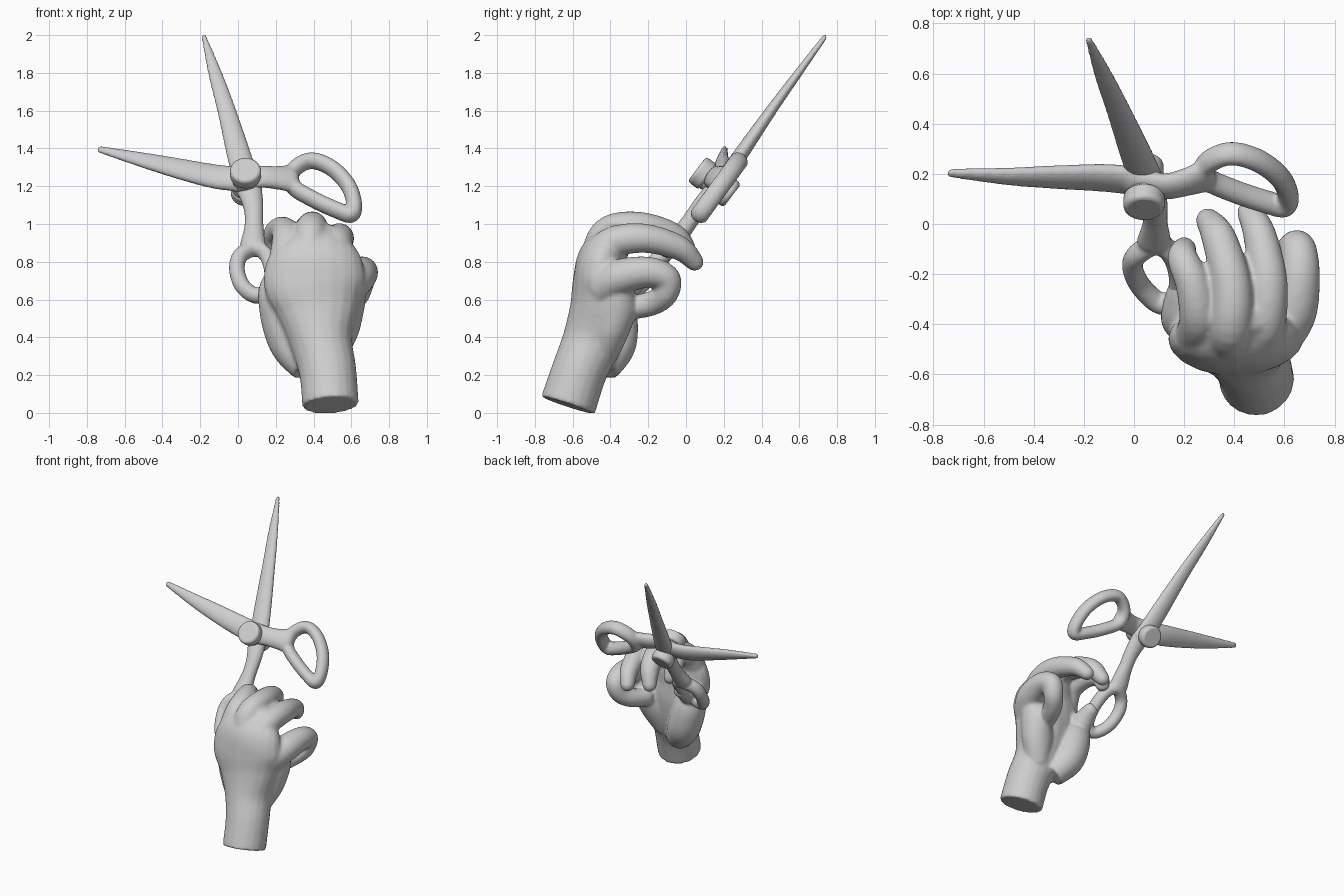
import bpy, bmesh, math
from mathutils import Vector

if "Cube" in bpy.data.objects:
    bpy.data.objects.remove(bpy.data.objects["Cube"])

GREY = (0.62, 0.62, 0.62, 1)
clay = bpy.data.materials.new("clay_grey")
clay.use_nodes = True
clay.diffuse_color = GREY
clay.node_tree.nodes["Principled BSDF"].inputs["Base Color"].default_value = GREY

SIDES, STEPS = 20, 6
BLADE_NORMAL = Vector((0, -0.8, 0.6))
SIDEWAYS = Vector((1, 0, 0))
PALM_NORMAL = Vector((0, -1, 0.3))


def spline(points, closed):
    """Catmull-Rom through rows of x, y, z, width radius, thickness radius."""
    n = len(points)
    get = lambda i: points[i % n] if closed else points[max(0, min(n - 1, i))]
    rows = []
    for i in range(n if closed else n - 1):
        for s in range(STEPS):
            t = s / STEPS
            rows.append([0.5 * (2 * b + (c - a) * t + (2 * a - 5 * b + 4 * c - d) * t * t
                                + (3 * b - a - 3 * c + d) * t ** 3)
                         for a, b, c, d in zip(get(i - 1), get(i), get(i + 1), get(i + 2))])
    if not closed:
        rows.append(list(points[-1]))
    return rows


def tube(bm, points, normal, closed=False):
    """Sweep an ellipse along the points, with a rounded far end."""
    rows = spline(points, closed)
    n = len(rows)
    pos = [Vector(r[:3]) for r in rows]
    sections = []
    for i, r in enumerate(rows):
        if closed:
            tangent = pos[(i + 1) % n] - pos[i - 1]
        else:
            tangent = pos[min(i + 1, n - 1)] - pos[max(i - 1, 0)]
        tangent.normalize()
        sections.append((pos[i], tangent, r[3], r[4]))
    if not closed:
        p, t, ru, rv = sections[-1]
        for angle in (30, 60, 80):
            a = math.radians(angle)
            sections.append((p + t * min(ru, rv) * math.sin(a), t, ru * math.cos(a), rv * math.cos(a)))
    rings = []
    for p, t, ru, rv in sections:
        u = t.cross(normal).normalized()
        v = u.cross(t).normalized()
        rings.append([bm.verts.new(p + u * ru * math.cos(k * math.tau / SIDES)
                                   + v * rv * math.sin(k * math.tau / SIDES)) for k in range(SIDES)])
    for i in range(len(rings) if closed else len(rings) - 1):
        a, b = rings[i], rings[(i + 1) % len(rings)]
        for k in range(SIDES):
            j = (k + 1) % SIDES
            bm.faces.new((a[k], a[j], b[j], b[k]))
    if not closed:
        bm.faces.new(rings[0][::-1])
        bm.faces.new(rings[-1])


def finish(name, bm, voxel, smooth):
    """Fuse overlapping sweeps into one soft surface."""
    bmesh.ops.recalc_face_normals(bm, faces=bm.faces)
    mesh = bpy.data.meshes.new(name)
    bm.to_mesh(mesh)
    bm.free()
    mesh.materials.append(clay)
    obj = bpy.data.objects.new(name, mesh)
    bpy.context.collection.objects.link(obj)
    remesh = obj.modifiers.new("fuse", 'REMESH')
    remesh.mode = 'VOXEL'
    remesh.voxel_size = voxel
    remesh.use_smooth_shade = True
    soften = obj.modifiers.new("soften", 'SMOOTH')
    soften.factor = 0.5
    soften.iterations = smooth
    return obj


# Upright lever: blade, stem and lower finger loop
bm = bmesh.new()
tube(bm, [(.06, .15, 1.17, .07, .042), (.012, .27, 1.34, .066, .04), (-.06, .45, 1.6, .05, .03),
          (-.122, .595, 1.8, .037, .022), (-.18, .735, 1.99, .014, .014)], BLADE_NORMAL)
tube(bm, [(.05, .17, 1.22, .075, .045), (.08, .08, 1.1, .055, .045), (.085, .01, 1.0, .05, .045),
          (.08, -.07, .89, .07, .05)], BLADE_NORMAL)
lower_loop = [(.09, -.08, .87), (.015, -.12, .835), (-.006, -.17, .76), (.025, -.245, .67),
              (.1, -.315, .62), (.165, -.3, .66), (.18, -.21, .75), (.15, -.12, .84)]
tube(bm, [(*p, .042, .046) for p in lower_loop], BLADE_NORMAL, True)
finish("upright_lever", bm, 0.01, 4)

# Side lever: blade, stem and teardrop finger loop
bm = bmesh.new()
tube(bm, [(.08, .16, 1.235, .075, .042), (-.1, .183, 1.248, .075, .042), (-.3, .187, 1.29, .064, .036),
          (-.5, .19, 1.338, .046, .028), (-.73, .203, 1.394, .02, .016)], BLADE_NORMAL)
tube(bm, [(-.02, .16, 1.235, .08, .042), (.12, .15, 1.25, .068, .042), (.2, .165, 1.245, .07, .045),
          (.28, .19, 1.24, .085, .045)], BLADE_NORMAL)
side_loop = [(.29, 1.28), (.38, 1.335), (.49, 1.3), (.58, 1.21), (.615, 1.11), (.6, 1.05),
             (.52, 1.075), (.4, 1.13), (.29, 1.2)]
tube(bm, [(x, .065 + (z - 1.04) * .73, z, .042, .05) for x, z in side_loop], BLADE_NORMAL, True)
finish("side_lever", bm, 0.01, 4)

# Pivot: thick pin with a round head at each end
axis_start, axis_end = Vector((.04, .06, 1.29)), Vector((.04, .245, 1.15))
axis = (axis_end - axis_start).normalized()
for name, centre, radius, depth in (("pivot_head", axis_start + axis * .035, .082, .075),
                                    ("pivot_pin", (axis_start + axis_end) / 2, .072, .18),
                                    ("pivot_nut", axis_end - axis * .035, .078, .07)):
    bpy.ops.mesh.primitive_cylinder_add(vertices=32, radius=radius, depth=depth, location=centre,
                                        rotation=axis.to_track_quat('Z', 'Y').to_euler())
    part = bpy.context.object
    part.name = name
    part.data.materials.append(clay)
    bevel = part.modifiers.new("rounded_rim", 'BEVEL')
    bevel.width, bevel.segments = 0.018, 3
    bpy.ops.object.shade_smooth_by_angle()

# Hand: wrist and palm, with the back of the hand forward
bm = bmesh.new()
tube(bm, [(.49, -.625, .04, .15, .15), (.475, -.565, .22, .152, .147), (.44, -.5, .38, .168, .155),
          (.42, -.465, .55, .225, .15), (.405, -.46, .69, .27, .14), (.415, -.44, .82, .245, .13),
          (.42, -.38, .91, .17, .1)], PALM_NORMAL)

# Fingers: knuckle, middle joint, far joint, tip
fingers = {
    "index": [(.24, -.46, .76, .085), (.26, -.38, .92, .08), (.235, -.24, .97, .07),
              (.195, -.14, .945, .062), (.2, -.1, .87, .05)],
    "middle": [(.37, -.48, .78, .09), (.385, -.42, .95, .085), (.39, -.25, .985, .08),
               (.34, -.06, .93, .07), (.295, .015, .83, .05)],
    "ring": [(.49, -.48, .75, .09), (.52, -.41, .89, .085), (.535, -.23, .925, .078),
             (.5, -.04, .875, .066), (.46, .045, .8, .05)],
    "little": [(.57, -.45, .66, .1), (.635, -.35, .72, .095), (.66, -.2, .745, .082),
               (.655, -.1, .71, .072), (.63, -.11, .63, .068), (.58, -.18, .58, .065),
               (.54, -.28, .56, .065)],
}
for path in fingers.values():
    tube(bm, [(x, y, z, r, r) for x, y, z, r in path], SIDEWAYS)

# Thumb with its fleshy base, and the heel of the palm
thumb = [(.37, -.44, .24, .09), (.285, -.38, .36, .115), (.235, -.37, .5, .115), (.2, -.37, .62, .095),
         (.195, -.3, .68, .075), (.2, -.23, .72, .055)]
tube(bm, [(x, y, z, r, r) for x, y, z, r in thumb], SIDEWAYS)
tube(bm, [(.49, -.46, .3, .09, .08), (.53, -.4, .44, .1, .11), (.57, -.37, .56, .11, .1),
          (.59, -.36, .64, .09, .09)], SIDEWAYS)
finish("hand", bm, 0.011, 8)
